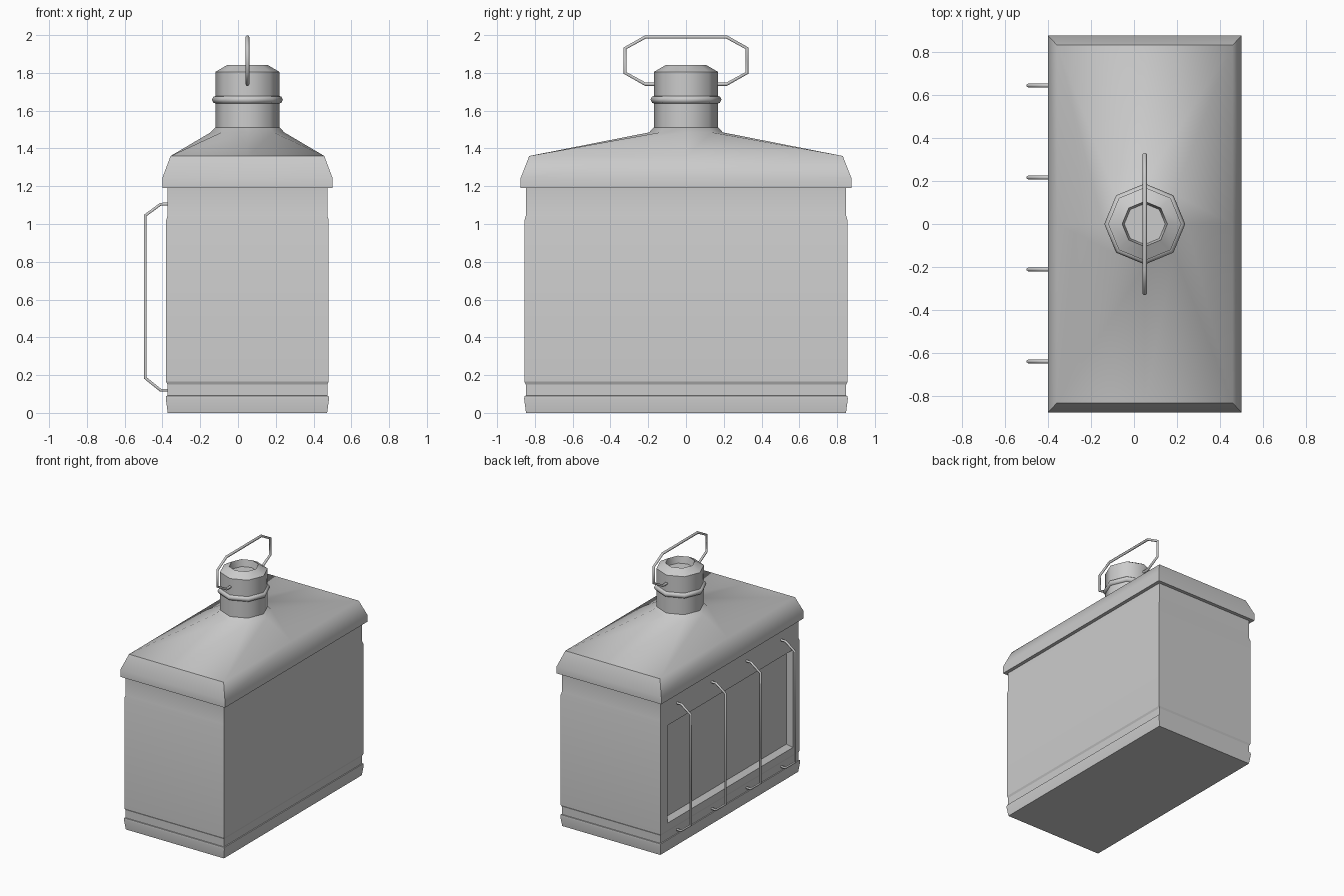
import bpy, bmesh, math

if "Cube" in bpy.data.objects:
    bpy.data.objects.remove(bpy.data.objects["Cube"])

CX = 0.05  # body axis, offset because the bars stick out on the left


def loft(bm, rings):
    """Skin a stack of equal-length rings and cap both ends."""
    vs = [[bm.verts.new(p) for p in r] for r in rings]
    n = len(vs[0])
    for a, b in zip(vs, vs[1:]):
        for i in range(n):
            bm.faces.new((a[i], a[(i + 1) % n], b[(i + 1) % n], b[i]))
    bm.faces.new(vs[0][::-1])
    bm.faces.new(vs[-1])
    bm.normal_update()


def rect(hx, hy, z):
    return [(CX + sx * hx, sy * hy, z) for sx, sy in ((1, -1), (1, 1), (-1, 1), (-1, -1))]


def rect8(hx, hy, z):
    dirs = ((1, 0), (1, 1), (0, 1), (-1, 1), (-1, 0), (-1, -1), (0, -1), (1, -1))
    return [(CX + sx * hx, sy * hy, z) for sx, sy in dirs]


def octagon(r, z):
    return [(CX + r * math.cos(i * math.pi / 4), r * math.sin(i * math.pi / 4), z) for i in range(8)]


def finish(bm, name, angle):
    me = bpy.data.meshes.new(name)
    bm.to_mesh(me)
    bm.free()
    ob = bpy.data.objects.new(name, me)
    bpy.context.collection.objects.link(ob)
    bpy.ops.object.select_all(action='DESELECT')
    ob.select_set(True)
    bpy.context.view_layer.objects.active = ob
    bpy.ops.object.shade_smooth_by_angle(angle=math.radians(angle))
    return ob


def wire(name, pts, radius):
    cu = bpy.data.curves.new(name, 'CURVE')
    cu.dimensions = '3D'
    cu.bevel_depth = radius
    cu.bevel_resolution = 1
    cu.use_fill_caps = True
    sp = cu.splines.new('POLY')
    sp.points.add(len(pts) - 1)
    for p, co in zip(sp.points, pts):
        p.co = (*co, 1)
    ob = bpy.data.objects.new(name, cu)
    bpy.context.collection.objects.link(ob)
    return ob


# Body: stepped box with base band and slightly raised middle
bm = bmesh.new()
steps = [(0.422, 0), (0.432, 0.075), (0.43, 0.09), (0.423, 0.091), (0.423, 0.15),
         (0.43, 0.165), (0.43, 1.02), (0.423, 1.045), (0.423, 1.195)]
loft(bm, [rect(h, h + 0.425, z) for h, z in steps])

# Recessed panel on the left side, behind the bars
panel = min((f for f in bm.faces if f.normal.x < -0.9 and 0.5 < f.calc_center_median().z < 0.7),
            key=lambda f: f.normal.x)
bmesh.ops.inset_individual(bm, faces=[panel], thickness=0.05)
for v in panel.verts:
    v.co.y = math.copysign(0.77, v.co.y)
    v.co.z = 0.98 if v.co.z > 0.6 else 0.22
bm.normal_update()
bmesh.ops.inset_individual(bm, faces=[panel], thickness=0.04)
for v in panel.verts:
    v.co.x += 0.035
finish(bm, "body", 25)

# Roof: rectangle blending to an eight-sided collar
bm = bmesh.new()
loft(bm, [rect8(0.45, 0.875, 1.19), rect8(0.45, 0.875, 1.245), rect8(0.407, 0.83, 1.36),
          octagon(0.195, 1.485), octagon(0.172, 1.51)])
finish(bm, "roof", 50)

# Chimney neck with chamfered, recessed top
bm = bmesh.new()
loft(bm, [octagon(r, z) for r, z in
          ((0.17, 1.48), (0.17, 1.805), (0.105, 1.843), (0.095, 1.79))])
finish(bm, "neck", 50)

# Raised ring around the neck
bm = bmesh.new()
loft(bm, [octagon(r, z) for r, z in
          ((0.165, 1.637), (0.18, 1.642), (0.188, 1.658), (0.18, 1.674), (0.165, 1.679))])
finish(bm, "neck_ring", 50)

# Carrying handle
half = [(0.16, 1.74), (0.215, 1.74), (0.323, 1.80), (0.323, 1.93), (0.215, 1.99)]
path = half + [(-y, z) for y, z in reversed(half)]
wire("carry_handle", [(CX, y, z) for y, z in path], 0.01)

# Guard bars over the panel
bar = [(-0.365, 1.105), (-0.41, 1.105), (-0.491, 1.045),
       (-0.491, 0.185), (-0.41, 0.12), (-0.365, 0.12)]
for i in range(4):
    y = -0.638 + i * 0.427
    wire(f"guard_bar_{i + 1}", [(x, y, z) for x, z in bar], 0.009)
